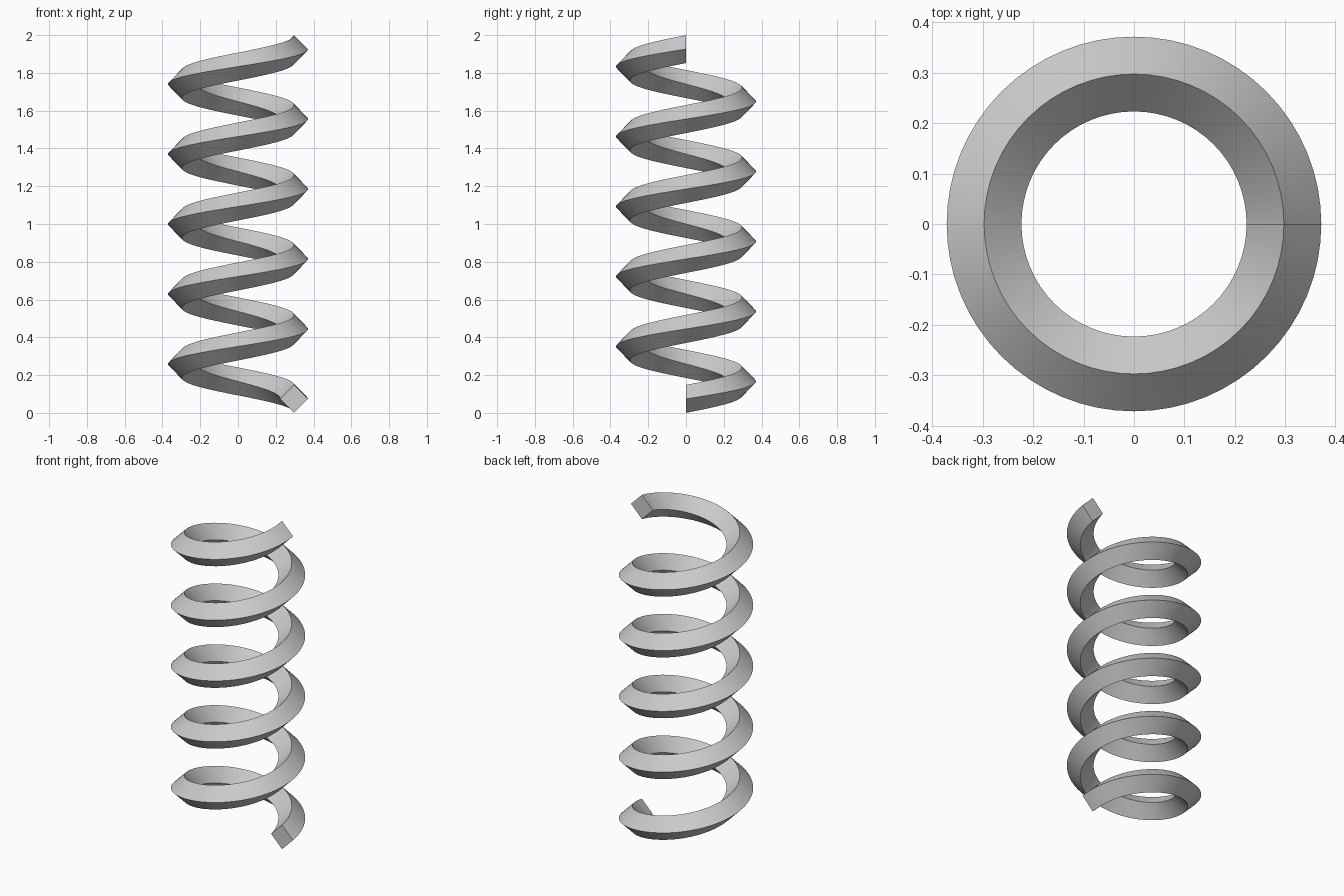
import bpy
import bmesh
import math

cube = bpy.data.objects.get("Cube")
if cube:
    bpy.data.objects.remove(cube, do_unlink=True)

TURNS = 5
STEPS = 64            # segments per turn
COIL_RADIUS = 0.297
WIRE = 0.074          # half diagonal of the square wire
HEIGHT = 2.0

# Plain grey metal
grey = bpy.data.materials.new("spring_grey")
grey.use_nodes = True
colour = (0.6, 0.6, 0.6, 1)
grey.diffuse_color = colour
grey.node_tree.nodes["Principled BSDF"].inputs["Base Color"].default_value = colour

# Diamond wire section standing at the start of the coil
bm = bmesh.new()
section = [bm.verts.new((COIL_RADIUS + WIRE * dx, 0, WIRE + WIRE * dz))
           for dx, dz in ((1, 0), (0, 1), (-1, 0), (0, -1))]
edges = [bm.edges.new((section[i], section[(i + 1) % 4])) for i in range(4)]

# Sweep the section up the helix
count = TURNS * STEPS
swept = bmesh.ops.spin(bm, geom=section + edges, cent=(0, 0, 0), axis=(0, 0, 1),
                       dvec=(0, 0, (HEIGHT - 2 * WIRE) / count),
                       angle=TURNS * math.tau, steps=count, use_merge=False)

# Flat caps on both ends of the wire
end_edges = [e for e in bm.edges if e.is_boundary]
bmesh.ops.holes_fill(bm, edges=end_edges, sides=4)
bmesh.ops.recalc_face_normals(bm, faces=bm.faces)

mesh = bpy.data.meshes.new("coil_spring")
bm.to_mesh(mesh)
bm.free()
mesh.materials.append(grey)
spring = bpy.data.objects.new("coil_spring", mesh)
bpy.context.collection.objects.link(spring)

# Smooth along the coil, sharp along the wire corners
bpy.context.view_layer.objects.active = spring
spring.select_set(True)
bpy.ops.object.shade_smooth_by_angle(angle=math.radians(40))
